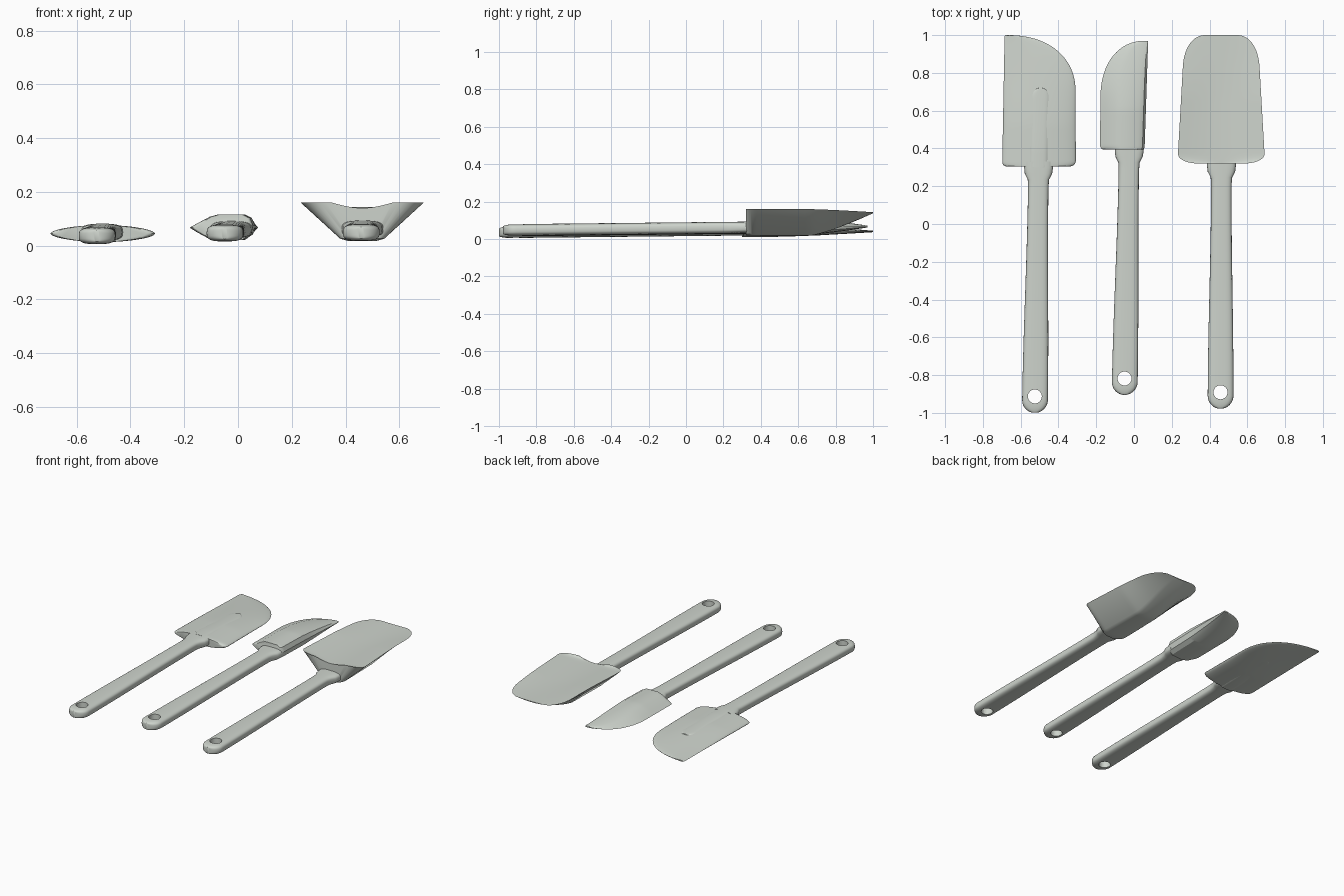
import bpy, bmesh, math

cube = bpy.data.objects.get("Cube")
if cube:
    bpy.data.objects.remove(cube, do_unlink=True)

grey = bpy.data.materials.new("pale_sage_grey")
grey.use_nodes = True
COLOUR = (0.62, 0.66, 0.61, 1)
grey.diffuse_color = COLOUR
grey.node_tree.nodes["Principled BSDF"].inputs["Base Color"].default_value = COLOUR


def mix(a, b, t):
    return a + (b - a) * t


def ramp(t, stops):
    """Smoothly interpolated value from (position, value) stops."""
    for (p, a), (q, b) in zip(stops, stops[1:]):
        if t <= q:
            f = max(0, (t - p) / (q - p))
            return mix(a, b, f * f * (3 - 2 * f))
    return stops[-1][1]


def loft(name, rings, angle=35):
    """Skin a row of closed rings and cap both ends."""
    bm = bmesh.new()
    rows = [[bm.verts.new(p) for p in ring] for ring in rings]
    for a, b in zip(rows, rows[1:]):
        for i in range(len(a)):
            j = (i + 1) % len(a)
            bm.faces.new((a[i], a[j], b[j], b[i]))
    bm.faces.new(rows[0])
    bm.faces.new(rows[-1])
    bmesh.ops.recalc_face_normals(bm, faces=bm.faces)
    mesh = bpy.data.meshes.new(name)
    bm.to_mesh(mesh)
    bm.free()
    mesh.materials.append(grey)
    obj = bpy.data.objects.new(name, mesh)
    bpy.context.collection.objects.link(obj)
    smooth(obj, angle)
    return obj


def smooth(obj, angle):
    bpy.ops.object.select_all(action="DESELECT")
    obj.select_set(True)
    bpy.context.view_layer.objects.active = obj
    bpy.ops.object.shade_smooth_by_angle(angle=math.radians(angle))


def rounded_box(power, count=32):
    """Unit superellipse outline."""
    def bulge(v):
        return math.copysign(abs(v) ** (2 / power), v)
    turns = [math.tau * i / count for i in range(count)]
    return [(bulge(math.cos(a)), bulge(math.sin(a))) for a in turns]


def handle(name, y0, y1, x0, x1, lift):
    """Flat rounded grip with a round end, hang hole and flared neck."""
    r, shape = 0.068, rounded_box(3.2)
    stations = []
    for i in range(1, 11):
        a = math.pi / 2 * i / 10
        stations.append((y0 + r * (1 - math.cos(a)), r * math.sin(a), 0.6 + 0.4 * math.sin(a)))
    widths = [(y0 + r, r), (y1 - 0.12, 0.054), (y1 - 0.08, 0.056), (y1 - 0.03, 0.076), (y1 + 0.03, 0.078)]
    for i in range(1, 41):
        y = mix(y0 + r, y1 + 0.02, i / 40)
        stations.append((y, ramp(y, widths), 1))
    rings = []
    for y, w, h in stations:
        t = (y - y0) / (y1 - y0)
        x, z = mix(x0, x1, t), mix(0.036, 0.05, t) + lift
        rings.append([(x + w * c, y, z + 0.031 * h * s) for c, s in shape])
    obj = loft(name, rings, 40)
    # Hang hole
    bpy.ops.mesh.primitive_cylinder_add(vertices=32, radius=0.037, depth=0.5, location=(x0, y0 + 0.087, 0))
    cutter = bpy.context.object
    cutter.hide_render = True
    cutter.data.materials.append(grey)
    cut = obj.modifiers.new("hang_hole", "BOOLEAN")
    cut.operation, cut.solver, cut.object = "DIFFERENCE", "EXACT", cutter
    bpy.context.view_layer.objects.active = obj
    bpy.ops.object.modifier_apply(modifier=cut.name)
    bpy.data.objects.remove(cutter, do_unlink=True)
    smooth(obj, 40)


def inset(d, corner):
    """Sideways inset at distance d from an end, for an elliptical corner."""
    rx, ry = corner
    f = max(0, 1 - d / ry)
    return rx * (1 - (1 - f ** 2.2) ** (1 / 2.2))


def blade(name, y0, y1, left, right, section, tip_z, tip_scale, taper_from, angle=30):
    """Each side is (near x, far x, near corner, far corner)."""
    rings, steps = [], 48
    for i in range(steps + 1):
        u = (1 - math.cos(math.pi * i / steps)) / 2
        y = mix(y0, y1, u)
        a, b = [mix(s[0], s[1], u) + sign * (inset(y - y0, s[2]) + inset(y1 - y, s[3]))
                for s, sign in ((left, 1), (right, -1))]
        k = mix(1, tip_scale, max(0, (u - taper_from) / (1 - taper_from)) ** 1.3)
        rings.append([(mix(a, b, s), y, mix(tip_z, z, k)) for s, z in section])
    return loft(name, rings, angle)


# Flat spatula with one swept corner and a raised tongue
handle("flat_spatula_handle", -1.0, 0.31, -0.525, -0.505, 0)
lens = [(0.5 + 0.5 * c, 0.045 + 0.032 * s) for c, s in rounded_box(1.8, 40)]
blade("flat_spatula_blade", 0.305, 1.0,
      (-0.698, -0.685, (0.025, 0.025), (0.01, 0.01)),
      (-0.308, -0.31, (0.035, 0.03), (0.36, 0.3)), lens, 0.04, 0.12, 0.3)
tongue = [(0.5 + 0.5 * c, 0.046 + 0.036 * s) for c, s in rounded_box(3.5)]
blade("flat_spatula_tongue", 0.3, 0.72,
      (-0.56, -0.55, (0.001, 0.01), (0.05, 0.06)),
      (-0.45, -0.44, (0.001, 0.01), (0.05, 0.06)), tongue, 0.044, 0.7, 0.2)

# Narrow spatula with a bevelled left edge and thick right edge
handle("narrow_spatula_handle", -0.905, 0.4, -0.05, -0.025, 0.01)
wedge = [(0, 0.067), (0.12, 0.083), (0.32, 0.108), (0.45, 0.116), (0.85, 0.116), (0.95, 0.104),
         (1, 0.075), (0.96, 0.04), (0.85, 0.022), (0.5, 0.017), (0.3, 0.026), (0.1, 0.052)]
blade("narrow_spatula_blade", 0.395, 0.97,
      (-0.18, -0.175, (0.02, 0.025), (0.235, 0.3)),
      (0.056, 0.075, (0.012, 0.02), (0.005, 0.01)), wedge, 0.067, 0.1, 0.35)

# Scoop spatula with a shallow dished top and boat-shaped underside
handle("scoop_handle", -0.978, 0.32, 0.458, 0.463, 0.012)
dish = [(i / 12, 0.16 - 0.02 * math.sin(math.pi * i / 12)) for i in range(13)]
hull = dish + [(0.68, 0.026), (0.62, 0.018), (0.38, 0.018), (0.32, 0.026)]
blade("scoop_blade", 0.32, 1.0,
      (0.23, 0.268, (0.12, 0.055), (0.11, 0.17)),
      (0.694, 0.655, (0.12, 0.055), (0.11, 0.17)), hull, 0.143, 0.04, 0.5)
